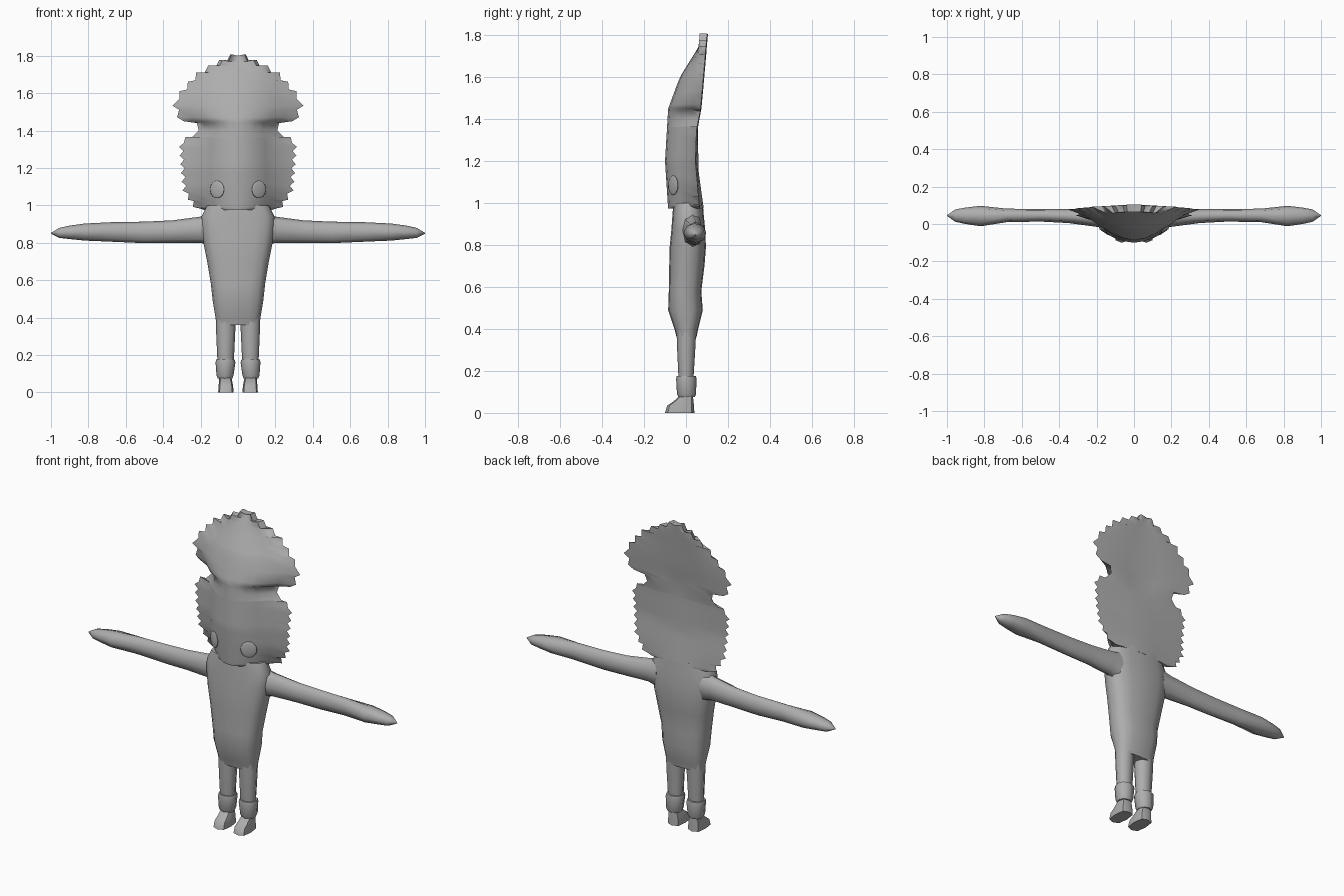
import bpy, bmesh, math
from mathutils import Vector

cube = bpy.data.objects.get("Cube")
if cube:
    bpy.data.objects.remove(cube, do_unlink=True)

GREY = (0.42, 0.42, 0.42, 1)
grey = bpy.data.materials.new("plain grey")
grey.use_nodes = True
grey.diffuse_color = GREY
grey.node_tree.nodes["Principled BSDF"].inputs["Base Color"].default_value = GREY


def finish(name, bm, angle=60):
    bmesh.ops.remove_doubles(bm, verts=bm.verts[:], dist=0.0005)
    bmesh.ops.recalc_face_normals(bm, faces=bm.faces[:])
    mesh = bpy.data.meshes.new(name)
    bm.to_mesh(mesh)
    bm.free()
    mesh.materials.append(grey)
    obj = bpy.data.objects.new(name, mesh)
    bpy.context.collection.objects.link(obj)
    bpy.ops.object.select_all(action="DESELECT")
    obj.select_set(True)
    bpy.context.view_layer.objects.active = obj
    bpy.ops.object.shade_smooth_by_angle(angle=math.radians(angle))
    return obj


def skin(name, rings, angle=60):
    """Bridge closed rings of equal length and cap both ends."""
    bm = bmesh.new()
    loops = [[bm.verts.new(p) for p in ring] for ring in rings]
    n = len(loops[0])
    for a, b in zip(loops, loops[1:]):
        for i in range(n):
            j = (i + 1) % n
            bm.faces.new((a[i], a[j], b[j], b[i]))
    bm.faces.new(loops[0])
    bm.faces.new(loops[-1])
    return finish(name, bm, angle)


def oval(low, high, sides, power):
    """Rounded outline that fills the box from low to high."""
    pts = []
    for i in range(sides):
        t = math.tau * i / sides
        uv = [math.copysign(abs(f) ** power, f) for f in (math.cos(t), math.sin(t))]
        pts.append([(l + h) / 2 + (h - l) / 2 * f for l, h, f in zip(low, high, uv)])
    return pts


def limb(name, rows, axis, side=1, sides=8, power=0.9, angle=60):
    """Rows are: position on axis, then low and high of the two other axes."""
    rings = []
    for pos, a0, a1, b0, b1 in rows:
        ring = oval((a0, b0), (a1, b1), sides, power)
        if axis == "z":
            rings.append([(side * a, b, pos) for a, b in ring])
        else:
            rings.append([(side * pos, a, b) for a, b in ring])
    return skin(name, rings, angle)


def curve(points, z):
    """Piecewise linear value at height z."""
    if z <= points[0][0]:
        return points[0][1]
    for (z0, v0), (z1, v1) in zip(points, points[1:]):
        if z <= z1:
            return v0 + (v1 - v0) * (z - z0) / (z1 - z0)
    return points[-1][1]


def teeth(path, count, depth):
    """Resample a path and push every other point outwards."""
    path = [Vector(p) for p in path]
    lengths = [(b - a).length for a, b in zip(path, path[1:])]
    out = []
    for k in range(count + 1):
        d = sum(lengths) * k / count
        i = 0
        while i < len(lengths) - 1 and d > lengths[i]:
            d -= lengths[i]
            i += 1
        way = (path[i + 1] - path[i]).normalized()
        p = path[i] + way * d
        if k % 2:
            p += Vector((-way.y, way.x)) * depth
        out.append((p.x, p.y))
    return out


# Head: bulging front, nearly flat back, ragged rim of hair
FRONT = [(0.97, -0.085), (1.2, -0.1), (1.45, -0.085), (1.6, -0.03), (1.8, 0.095)]
BACK = [(0.97, 0.085), (1.15, 0.06), (1.42, 0.055), (1.55, 0.075), (1.8, 0.1)]
RIM = [(0.97, 0.065), (1.2, 0.045), (1.35, 0.05), (1.45, 0.07), (1.8, 0.1)]
CORE = [(0.97, 0.17), (1.1, 0.2), (1.4, 0.19), (1.5, 0.26), (1.6, 0.23), (1.7, 0.16), (1.8, 0.05)]

crown = teeth([(0, 1.8), (0.1, 1.75), (0.2, 1.7), (0.28, 1.61), (0.33, 1.55), (0.29, 1.45)], 16, 0.025)
crown = [(x, z) for x, z in crown]
whisker = teeth([(0.25, 1.36), (0.295, 1.33), (0.285, 1.2), (0.275, 1.08), (0.21, 0.985)], 18, 0.022)
# mirrored teeth point outwards on the left-hand normal of a downward path
outline = crown + [(0.22, 1.44), (0.21, 1.4)] + whisker + [(0.18, 0.975)]

rings, mid = [], 1.8
for x, z in outline:
    mid = min(mid, z)
    core = min(curve(CORE, mid), 0.85 * x)
    f, b, r = (curve(c, mid) for c in (FRONT, BACK, RIM))
    front = [(s * core, f + (r - 0.035 - f) * s * s, mid + (z - mid) * s)
             for s in (0, 0.25, 0.5, 0.75, 1)]
    rear = [(s * core, b + (r + 0.005 - b) * s, mid + (z - mid) * s) for s in (0.9, 0.45, 0)]
    half = front + [(x, r, z)] + rear
    rings.append(half + [(-px, py, pz) for px, py, pz in half[-2:0:-1]])
skin("head", rings, 65)

# Torso
limb("torso", [
    (0.36, -0.115, 0.115, -0.045, 0.05),
    (0.4, -0.12, 0.12, -0.055, 0.058),
    (0.49, -0.135, 0.135, -0.085, 0.08),
    (0.58, -0.145, 0.145, -0.082, 0.073),
    (0.7, -0.165, 0.165, -0.08, 0.088),
    (0.79, -0.183, 0.183, -0.078, 0.095),
    (0.87, -0.195, 0.195, -0.07, 0.092),
    (0.94, -0.195, 0.195, -0.065, 0.085),
    (1.0, -0.165, 0.165, -0.06, 0.08),
], "z", sides=16, power=0.75)

for label, side in (("left", 1), ("right", -1)):
    # Arm with a pointed mitten end
    limb(label + "_arm", [
        (0.14, -0.02, 0.08, 0.78, 0.96),
        (0.2, -0.015, 0.08, 0.8, 0.94),
        (0.35, 0.005, 0.08, 0.8, 0.92),
        (0.5, 0.013, 0.08, 0.798, 0.913),
        (0.68, 0.01, 0.082, 0.806, 0.91),
        (0.82, -0.012, 0.097, 0.812, 0.903),
        (0.9, 0, 0.088, 0.82, 0.892),
        (0.955, 0.012, 0.078, 0.826, 0.88),
        (1.0, 0.043, 0.047, 0.849, 0.853),
    ], "x", side)

    # Leg and cuff
    limb(label + "_leg", [
        (0.07, 0.035, 0.1, -0.03, 0.032),
        (0.17, 0.022, 0.11, -0.036, 0.036),
        (0.3, 0.016, 0.116, -0.042, 0.044),
        (0.42, 0.01, 0.12, -0.046, 0.05),
    ], "z", side)
    limb(label + "_cuff", [
        (0.075, 0.03, 0.108, -0.036, 0.042),
        (0.09, 0.024, 0.115, -0.043, 0.048),
        (0.16, 0.014, 0.12, -0.047, 0.05),
        (0.175, 0.018, 0.117, -0.045, 0.048),
    ], "z", side, angle=50)

    # Foot with a sloping toe
    limb(label + "_foot", [
        (0, 0.024, 0.106, -0.1, 0.04),
        (0.035, 0.026, 0.104, -0.09, 0.038),
        (0.055, 0.03, 0.102, -0.06, 0.036),
        (0.085, 0.036, 0.1, -0.025, 0.032),
    ], "z", side, power=0.6, angle=45)

    # Eye: shallow disc lying on the face
    bm = bmesh.new()
    bmesh.ops.create_uvsphere(bm, u_segments=16, v_segments=8, radius=1)
    eye = finish(label + "_eye", bm)
    eye.scale = (0.044, 0.009, 0.047)
    eye.location = (side * 0.112, -0.061, 1.085)
    eye.rotation_euler = (0, 0, side * math.radians(30))
